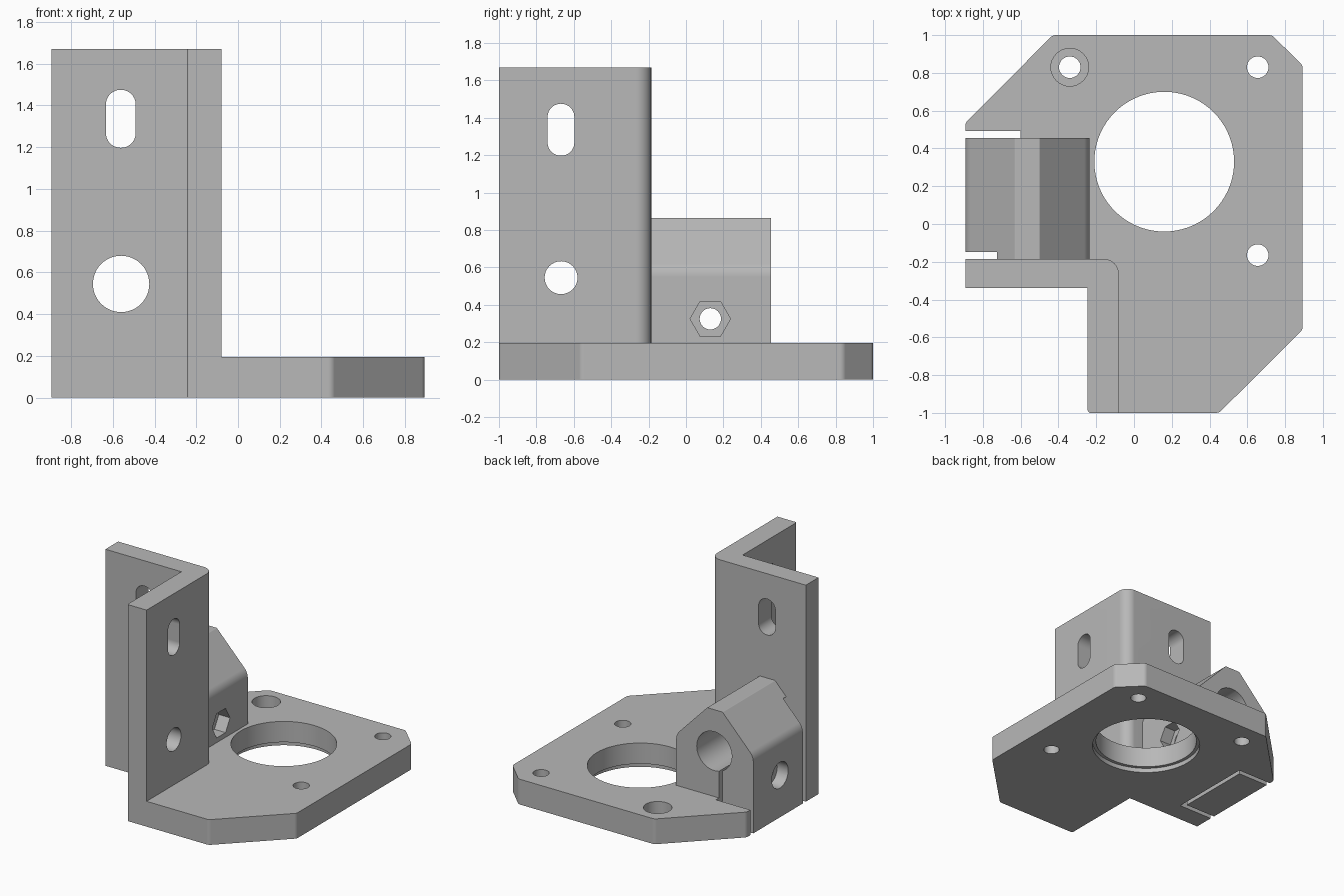
import bpy, bmesh, math
from mathutils import Vector

cube = bpy.data.objects.get("Cube")
if cube:
    bpy.data.objects.remove(cube, do_unlink=True)

grey = bpy.data.materials.new("plain grey")
grey.use_nodes = True
tone = (0.48, 0.48, 0.48, 1)
grey.diffuse_color = tone
grey.node_tree.nodes["Principled BSDF"].inputs["Base Color"].default_value = tone


def fillet(corners, steps=6):
    """Outline with each corner (a, b, radius) replaced by an arc."""
    out = []
    for i, (a, b, r) in enumerate(corners):
        p = Vector((a, b))
        u = (Vector(corners[i - 1][:2]) - p).normalized()
        v = (Vector(corners[(i + 1) % len(corners)][:2]) - p).normalized()
        if r == 0:
            out.append(p)
            continue
        half = u.angle(v) / 2
        centre = p + (u + v).normalized() * r / math.sin(half)
        start = p + u * r / math.tan(half) - centre
        end = p + v * r / math.tan(half) - centre
        sweep = math.pi - 2 * half
        for k in range(steps + 1):
            t = k / steps
            arc = (start * math.sin((1 - t) * sweep) + end * math.sin(t * sweep)) / math.sin(sweep)
            out.append(centre + arc)
    return out


def rect(a0, a1, b0, b1, r=0, steps=6):
    return fillet([(a0, b0, r), (a1, b0, r), (a1, b1, r), (a0, b1, r)], steps)


def circle(a, b, r, n=48):
    return [Vector((a + r * math.cos(math.tau * k / n), b + r * math.sin(math.tau * k / n)))
            for k in range(n)]


def prism(name, outline, axis, lo, hi):
    """Extrude a closed outline along the given axis."""
    place = {"x": lambda p, t: (t, p.x, p.y),
             "y": lambda p, t: (p.x, t, p.y),
             "z": lambda p, t: (p.x, p.y, t)}[axis]
    bm = bmesh.new()
    low = [bm.verts.new(place(p, lo)) for p in outline]
    high = [bm.verts.new(place(p, hi)) for p in outline]
    bm.faces.new(low)
    bm.faces.new(high)
    for i in range(len(low)):
        bm.faces.new((low[i - 1], low[i], high[i], high[i - 1]))
    bmesh.ops.recalc_face_normals(bm, faces=bm.faces)
    mesh = bpy.data.meshes.new(name)
    bm.to_mesh(mesh)
    bm.free()
    mesh.materials.append(grey)
    obj = bpy.data.objects.new(name, mesh)
    bpy.context.collection.objects.link(obj)
    return obj


def combine(body, tool, operation):
    mod = body.modifiers.new("cut", "BOOLEAN")
    mod.operation = operation
    mod.solver = "EXACT"
    mod.object = tool
    bpy.context.view_layer.objects.active = body
    bpy.ops.object.modifier_apply(modifier=mod.name)
    bpy.data.objects.remove(tool, do_unlink=True)


# Base plate with clipped corners
s = 0.04
body = prism("motor_bracket", fillet([
    (-0.245, -1, 0.015), (0.45, -1, s), (0.893, -0.56, s), (0.893, 0.84, s),
    (0.73, 1, s), (-0.43, 1, s), (-0.893, 0.535, s), (-0.893, -0.34, 0),
    (-0.245, -0.34, 0)]), "z", 0, 0.195)

# Upright angle wall and clamp block
wall = prism("angle_wall", fillet([
    (-0.245, -1, 0.015), (-0.08, -1, 0), (-0.08, -0.185, 0.08),
    (-0.893, -0.185, 0), (-0.893, -0.34, 0), (-0.245, -0.34, 0)]), "z", 0, 1.67)
block = prism("clamp_block", fillet([
    (-0.893, 0, 0), (-0.235, 0, 0), (-0.235, 0.59, 0.1), (-0.5, 0.865, 0.01),
    (-0.63, 0.865, 0.01), (-0.893, 0.59, 0.1)]), "y", -0.25, 0.455)
combine(body, wall, "UNION")
combine(body, block, "UNION")

cutters = [
    # Large opening with a wider recess underneath
    (circle(0.16, 0.33, 0.37, 72), "z", -1, 1),
    (circle(0.16, 0.33, 0.395, 72), "z", -1, 0.035),
    # Plate screw holes, one counterbored
    (circle(-0.34, 0.83, 0.057, 32), "z", -1, 1),
    (circle(-0.34, 0.83, 0.1, 32), "z", 0.1, 1),
    (circle(0.655, 0.83, 0.057, 32), "z", -1, 1),
    (circle(0.655, -0.165, 0.057, 32), "z", -1, 1),
    # Wall slots and holes
    (rect(-0.633, -0.49, 1.197, 1.475, 0.071, 10), "y", -0.5, 0),
    (circle(-0.56, 0.545, 0.135), "y", -0.5, -0.1),
    (rect(-0.74, -0.597, 1.197, 1.475, 0.071, 10), "x", -0.5, 0.2),
    (circle(-0.668, 0.545, 0.088, 32), "x", -0.5, 0.2),
    # Clamp bore, relief slots and slit
    (circle(-0.56, 0.545, 0.15), "y", -0.185, 1),
    (rect(-1, -0.6, 0.455, 0.492), "z", -1, 1),
    (rect(-1, -0.6, -0.185, -0.148), "z", -1, 0.765),
    (rect(-0.632, -0.6, -0.185, 0.48), "z", -1, 0.5),
    # Clamp bolt hole, nut pocket and head recess
    (circle(0.13, 0.325, 0.057, 32), "x", -1.2, -0.15),
    (circle(0.13, 0.325, 0.108, 6), "x", -0.33, -0.15),
    (circle(0.13, 0.325, 0.1, 32), "x", -1.2, -0.8),
]
for outline, axis, lo, hi in cutters:
    combine(body, prism("cutter", outline, axis, lo, hi), "DIFFERENCE")

# One shared material, smooth curves with crisp edges
body.data.materials.clear()
body.data.materials.append(grey)
for face in body.data.polygons:
    face.material_index = 0
for obj in bpy.context.selected_objects:
    obj.select_set(False)
body.select_set(True)
bpy.context.view_layer.objects.active = body
bpy.ops.object.shade_smooth_by_angle(angle=math.radians(30))
weighted = body.modifiers.new("even shading", "WEIGHTED_NORMAL")
weighted.keep_sharp = True
